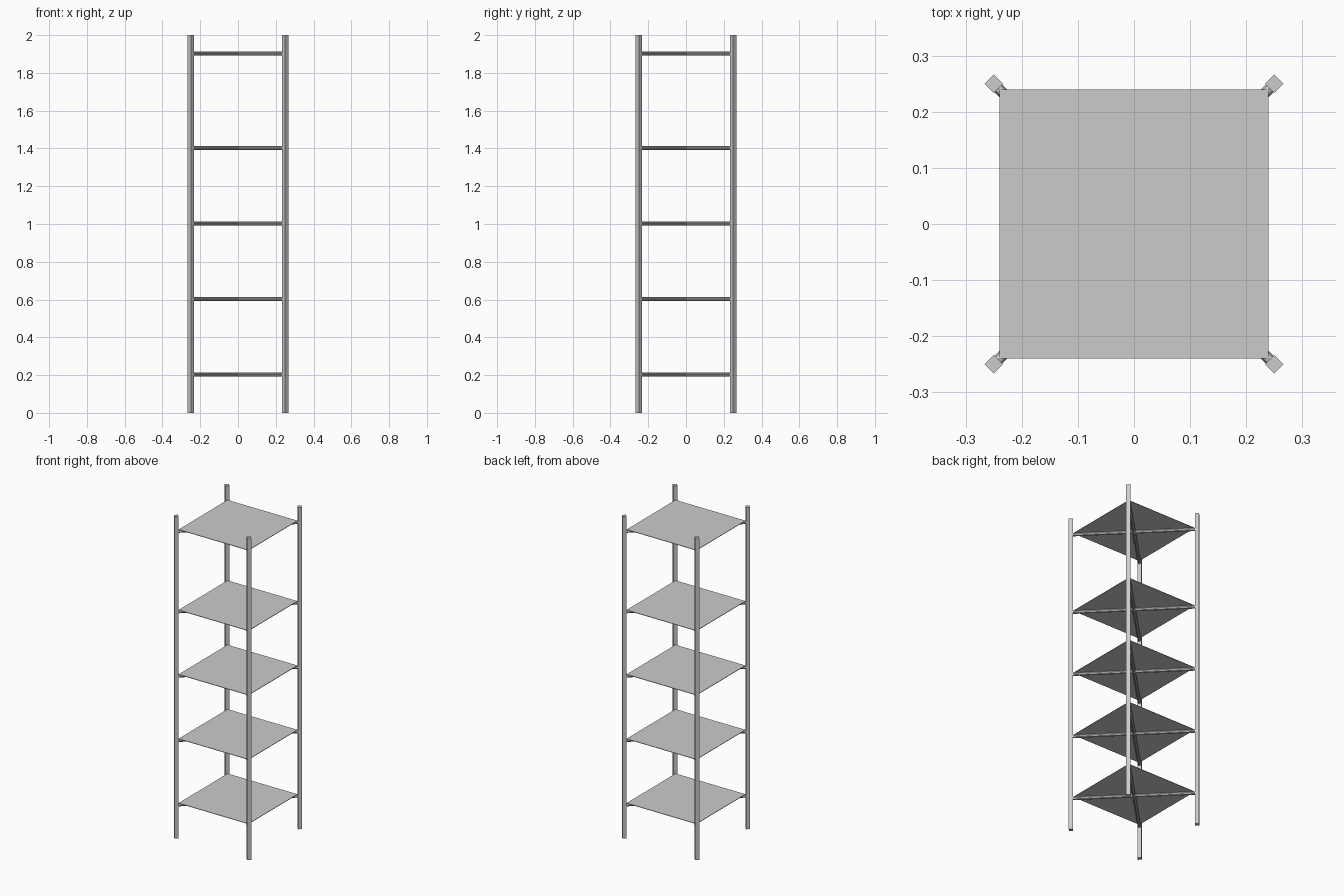
import bpy
from math import pi, sqrt

if "Cube" in bpy.data.objects:
    bpy.data.objects.remove(bpy.data.objects["Cube"])

POST = 0.25
LEVELS = (0.2, 0.6, 1.0, 1.4, 1.9)


def rod(name, sides, radius, length, loc, rot=(0, 0, 0)):
    bpy.ops.mesh.primitive_cylinder_add(vertices=sides, radius=radius, depth=length,
                                        location=loc, rotation=rot)
    bpy.context.object.name = name


def box(name, size, loc):
    bpy.ops.mesh.primitive_cube_add(size=1, location=loc)
    ob = bpy.context.object
    ob.name = name
    ob.scale = size


# Four corner posts, square section turned to the diagonals
for sx in (-1, 1):
    for sy in (-1, 1):
        rod("corner_post", 4, 0.0165, 2.0, (sx * POST, sy * POST, 1.0))

# Each level: two crossed diagonal braces carrying a thin shelf
for z in LEVELS:
    for angle in (pi / 4, -pi / 4):
        rod("diagonal_brace", 8, 0.0095, 2 * sqrt(2) * POST, (0, 0, z + 0.002),
            (0, pi / 2, angle))
    box("shelf", (0.48, 0.48, 0.003), (0, 0, z + 0.0118))
